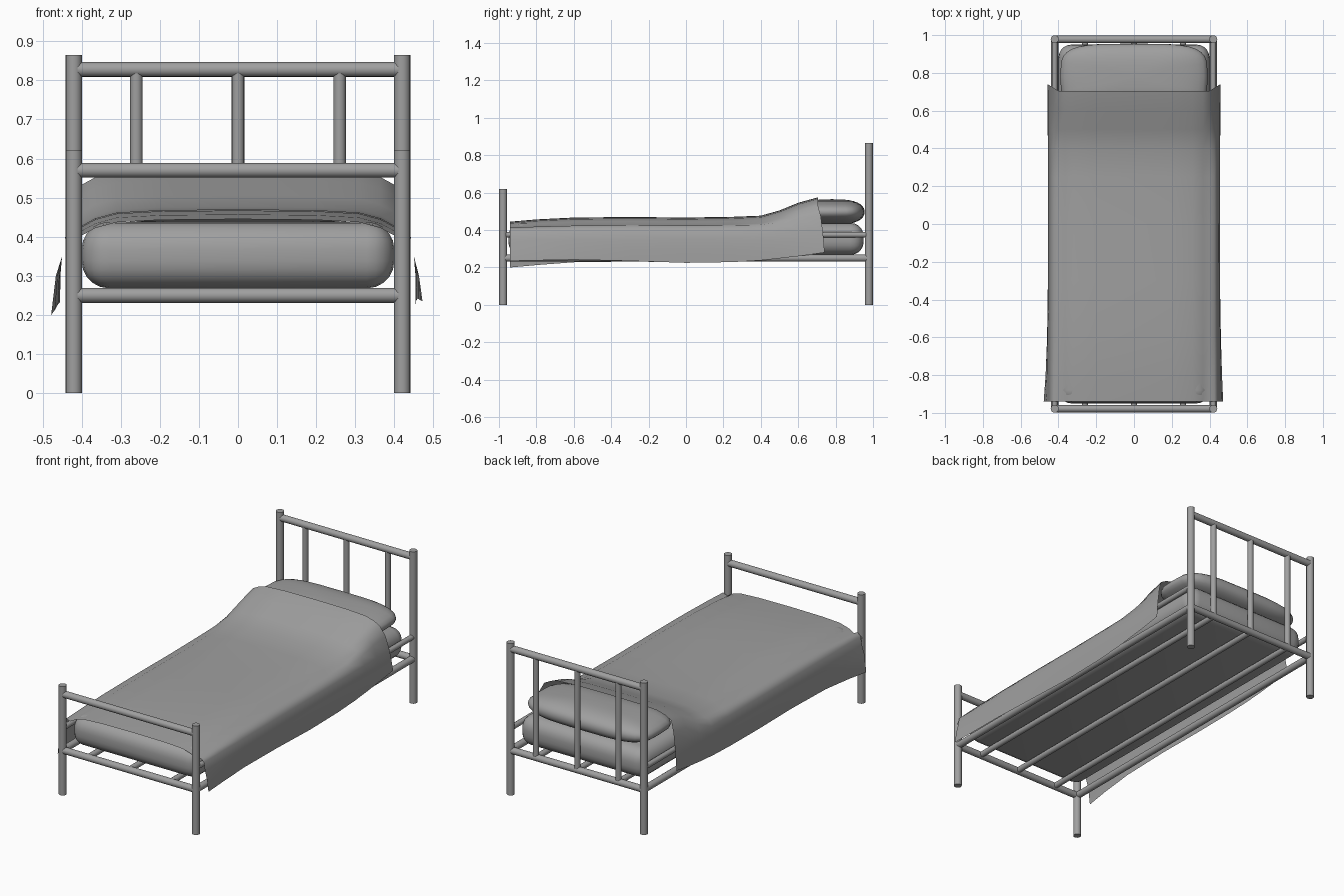
import bpy, bmesh, math
from mathutils import Vector

if "Cube" in bpy.data.objects:
    bpy.data.objects.remove(bpy.data.objects["Cube"], do_unlink=True)

grey = bpy.data.materials.new("plain_grey")
grey.use_nodes = True
grey.diffuse_color = (0.35, 0.35, 0.35, 1)
grey.node_tree.nodes["Principled BSDF"].inputs["Base Color"].default_value = (0.35, 0.35, 0.35, 1)


def finish(name, bm, angle=40):
    """Turn a bmesh into a smooth-shaded object."""
    mesh = bpy.data.meshes.new(name)
    bm.to_mesh(mesh)
    bm.free()
    mesh.materials.append(grey)
    obj = bpy.data.objects.new(name, mesh)
    bpy.context.collection.objects.link(obj)
    bpy.ops.object.select_all(action="DESELECT")
    obj.select_set(True)
    bpy.context.view_layer.objects.active = obj
    bpy.ops.object.shade_smooth_by_angle(angle=math.radians(angle))
    return obj


def tube(name, start, end, radius):
    """Round bar between two points."""
    a, b = Vector(start), Vector(end)
    bm = bmesh.new()
    bmesh.ops.create_cone(bm, cap_ends=True, segments=16, radius1=radius,
                          radius2=radius, depth=(b - a).length)
    bm.transform((b - a).to_track_quat("Z", "Y").to_matrix().to_4x4())
    bmesh.ops.translate(bm, verts=bm.verts, vec=(a + b) / 2)
    return finish(name, bm)


# Posts and rails of the frame
PX, PY, LOW = 0.42, 0.978, 0.25
for end, y, height, top in (("foot", -PY, 0.62, 0.57), ("head", PY, 0.865, 0.828)):
    for side, x in (("right", -PX), ("left", PX)):
        tube(f"{end}_post_{side}", (x, y, 0), (x, y, height), 0.021)
    for level, z in (("top", top), ("low", LOW)):
        tube(f"{end}_{level}_rail", (-PX + 0.01, y, z), (PX - 0.01, y, z), 0.019)

for side, x in (("right", -PX), ("left", PX)):
    tube(f"side_low_rail_{side}", (x, -PY, LOW), (x, PY, LOW), 0.019)
    tube(f"side_high_rail_{side}", (x, -PY, 0.375), (x, PY, 0.375), 0.015)

# Headboard bars and the lengthwise slats below the mattress
for side, x in (("right", -0.26), ("middle", 0), ("left", 0.26)):
    tube(f"headboard_bar_{side}", (x, PY, LOW), (x, PY, 0.82), 0.016)
    tube(f"slat_{side}", (x, -PY, LOW), (x, PY, LOW), 0.016)

# Mattress with rounded edges
bm = bmesh.new()
bmesh.ops.create_cube(bm, size=1)
bmesh.ops.scale(bm, verts=bm.verts, vec=(0.8, 1.9, 0.17))
bmesh.ops.translate(bm, verts=bm.verts, vec=(0, 0, 0.353))
bmesh.ops.bevel(bm, geom=bm.edges[:], offset=0.07, segments=5, profile=0.5, affect="EDGES")
finish("mattress", bm, 60)


def puff(v, power):
    return math.copysign(abs(v) ** power, v)


# Pillow: a sphere squared off in plan and flattened
bm = bmesh.new()
bmesh.ops.create_uvsphere(bm, u_segments=32, v_segments=16, radius=1)
for v in bm.verts:
    ring = math.hypot(v.co.x, v.co.y)
    if ring > 1e-5:
        v.co.x = 0.39 * ring ** 0.7 * puff(v.co.x / ring, 0.5)
        v.co.y = 0.175 * ring ** 0.7 * puff(v.co.y / ring, 0.5)
    v.co.z = 0.068 * puff(v.co.z, 0.9)
bmesh.ops.translate(bm, verts=bm.verts, vec=(0, 0.78, 0.497))
finish("pillow", bm, 70)

# Blanket rows: y, top height, hem height and hem reach on the right, then the left
rows = [
    (-0.94, 0.445, 0.20, 0.478, 0.235, 0.472),
    (-0.80, 0.457, 0.213, 0.468, 0.238, 0.466),
    (-0.60, 0.467, 0.228, 0.460, 0.242, 0.460),
    (-0.30, 0.470, 0.232, 0.456, 0.235, 0.455),
    (0.00, 0.467, 0.228, 0.455, 0.225, 0.454),
    (0.25, 0.471, 0.230, 0.455, 0.229, 0.455),
    (0.40, 0.477, 0.236, 0.456, 0.238, 0.456),
    (0.50, 0.505, 0.245, 0.457, 0.250, 0.457),
    (0.60, 0.546, 0.257, 0.457, 0.263, 0.457),
    (0.705, 0.575, 0.275, 0.459, 0.280, 0.459),
]


def half_section(top, hem, reach):
    """Cross-section from the centre line out to the hem."""
    return [(0, top), (0.2, top - 0.002), (0.31, top - 0.008), (0.365, top - 0.023),
            (0.4, top - 0.042), (0.425, 0.425 + (top - 0.47) * 0.5),
            (0.443, 0.395), (0.45, 0.35), (reach * 0.5 + 0.227, 0.3), (reach, hem)]


bm = bmesh.new()
grid = []
for y, top, hem_r, reach_r, hem_l, reach_l in rows:
    right = [(-x, z) for x, z in half_section(top, hem_r, reach_r)]
    line = right[:0:-1] + half_section(top, hem_l, reach_l)
    drift = 0.03 * max(0, (y - 0.4) / 0.3)      # sides creep towards the head
    grid.append([bm.verts.new((x, y + drift * max(0, abs(x) - 0.4) / 0.05, z))
                 for x, z in line])
for a, b in zip(grid, grid[1:]):
    for i in range(len(a) - 1):
        bm.faces.new((a[i], a[i + 1], b[i + 1], b[i]))
finish("blanket", bm, 80)
